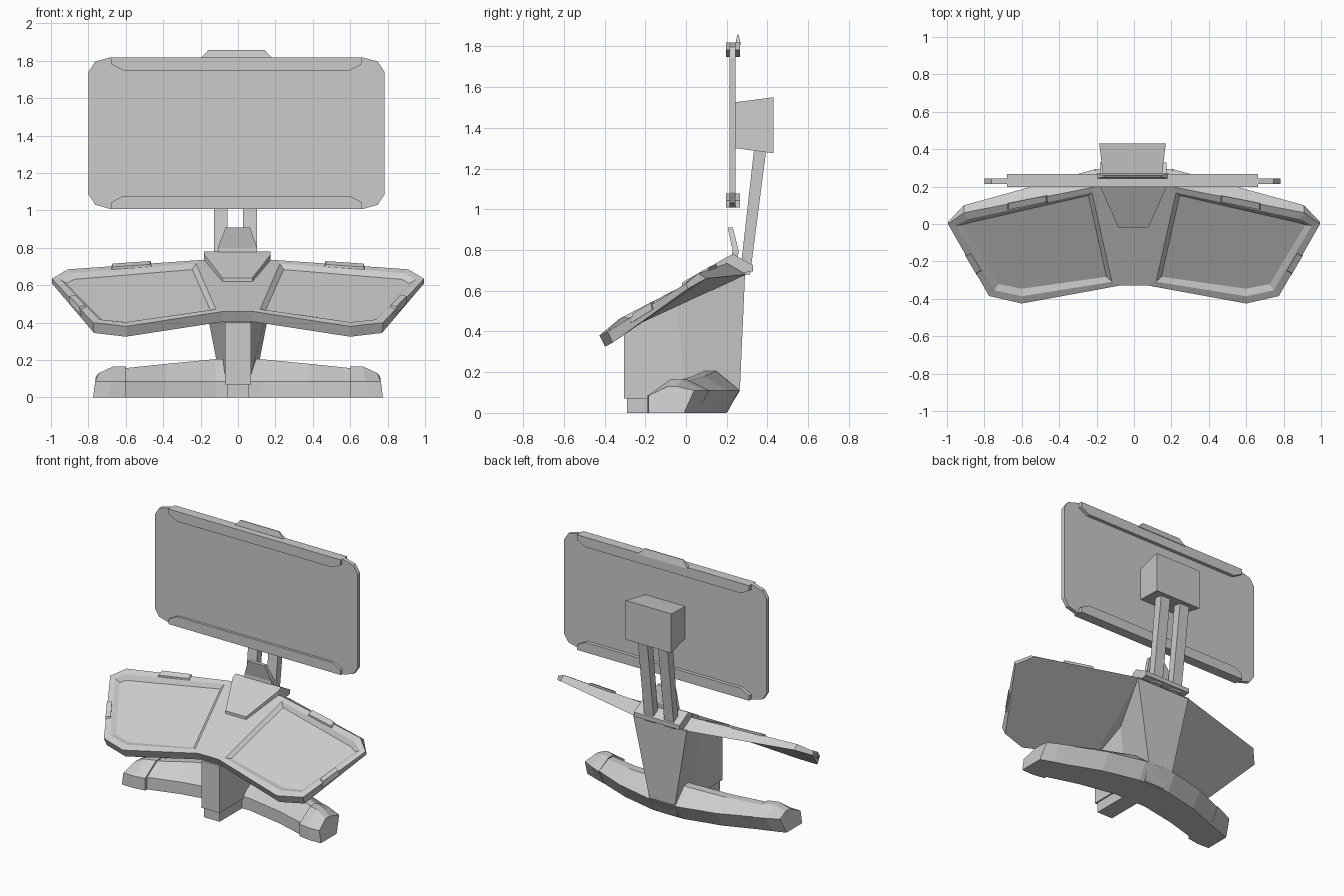
import bpy, bmesh
from mathutils import Vector

cube = bpy.data.objects.get("Cube")
if cube:
    bpy.data.objects.remove(cube, do_unlink=True)

grey = bpy.data.materials.new("plain_grey")
grey.use_nodes = True
GREY = (0.6, 0.6, 0.6, 1)
grey.diffuse_color = GREY
grey.node_tree.nodes["Principled BSDF"].inputs["Base Color"].default_value = GREY


def finish(name, bm):
    bmesh.ops.recalc_face_normals(bm, faces=bm.faces)
    mesh = bpy.data.meshes.new(name)
    bm.to_mesh(mesh)
    bm.free()
    mesh.materials.append(grey)
    obj = bpy.data.objects.new(name, mesh)
    bpy.context.collection.objects.link(obj)
    return obj


def loft(name, rings):
    """Skin a list of equal-length rings and cap both ends."""
    bm = bmesh.new()
    loops = [[bm.verts.new(p) for p in ring] for ring in rings]
    n = len(loops[0])
    for a, b in zip(loops, loops[1:]):
        for i in range(n):
            j = (i + 1) % n
            bm.faces.new((a[i], a[j], b[j], b[i]))
    bm.faces.new(loops[0])
    bm.faces.new(loops[-1])
    return finish(name, bm)


def plate(name, outline, y0, y1):
    """Extrude an x-z outline along y."""
    return loft(name, [[(x, y, z) for x, z in outline] for y in (y0, y1)])


def rect(x0, x1, y0, y1, z):
    return [(x0, y0, z), (x1, y0, z), (x1, y1, z), (x0, y1, z)]


def span(cx, half, y, z0, z1):
    return [(cx - half, y, z0), (cx + half, y, z0), (cx + half, y, z1), (cx - half, y, z1)]


# Screen panel with clipped corners
CX = -0.008
quarter = [(0.79, 0.33), (0.755, 0.383), (0.675, 0.405)]
mirrored = [(-x, z) for x, z in reversed(quarter)]
upper = quarter + mirrored
outline = upper + [(x, -z) for x, z in reversed(upper)]
plate("screen", [(CX + x, 1.413 + z) for x, z in outline], 0.214, 0.242)

# Trim rails on the top and bottom screen edges
for name, z, s in (("top_rail", 1.818, -1), ("bottom_rail", 1.008, 1)):
    rail = [(-0.67, 0), (0.67, 0), (0.67, 0.035), (0.605, 0.07), (-0.605, 0.07), (-0.67, 0.035)]
    plate(name, [(CX + x, z + s * h) for x, h in rail], 0.197, 0.266)

# Pointed tab above the screen
loft("top_tab", [rect(CX - 0.195, CX + 0.195, 0.243, 0.27, 1.81),
                 rect(CX - 0.15, CX + 0.15, 0.252, 0.258, 1.858)])

# Mount box and twin posts behind the screen
loft("mount_box", [span(CX, 0.155, 0.24, 1.30, 1.525), span(CX, 0.178, 0.43, 1.275, 1.55)])
for side, x in (("right", -0.092), ("left", 0.065)):
    loft(side + "_post", [rect(x - 0.037, x + 0.037, 0.265, 0.315, 0.68),
                          rect(x - 0.037, x + 0.037, 0.335, 0.395, 1.30)])

# Upright bracket and hood on the desk
loft("bracket", [rect(-0.108, 0.102, 0.225, 0.255, 0.76),
                 rect(-0.108, 0.102, 0.228, 0.258, 0.80),
                 rect(-0.066, 0.064, 0.205, 0.23, 0.91)])


def cross(half, y, z0, z1):
    return span(-0.003, half, y, z0, z1)


loft("hood", [cross(0.08, -0.02, 0.59, 0.64), cross(0.178, 0.20, 0.68, 0.765),
              cross(0.178, 0.23, 0.68, 0.78), cross(0.178, 0.33, 0.695, 0.725)])

# Desk: two wings around a centre strip, each with a sunken panel
top = [(0.2, 0.20, 0.735), (0.91, 0.06, 0.685), (0.995, 0.0, 0.635),
       (0.775, -0.385, 0.40), (0.6, -0.425, 0.38), (0.08, -0.33, 0.46)]
under = [(0.2, 0.295, 0.68), (0.91, 0.10, 0.66), (0.995, 0.01, 0.61),
         (0.77, -0.36, 0.345), (0.6, -0.397, 0.325), (0.08, -0.30, 0.405)]
bm = bmesh.new()
wings, seams = [], []
for s in (1, -1):
    t = [bm.verts.new((s * x, y, z)) for x, y, z in top]
    u = [bm.verts.new((s * x, y, z)) for x, y, z in under]
    wings.append(bm.faces.new(t))
    bm.faces.new(u)
    for i in range(5):
        bm.faces.new((t[i], t[i + 1], u[i + 1], u[i]))
    seams.append((t[0], t[5], u[5], u[0]))
for i in range(4):
    j = (i + 1) % 4
    bm.faces.new((seams[0][i], seams[0][j], seams[1][j], seams[1][i]))
bmesh.ops.recalc_face_normals(bm, faces=bm.faces)
bmesh.ops.inset_individual(bm, faces=wings, thickness=0.045)
bmesh.ops.inset_individual(bm, faces=wings, thickness=0.035, depth=-0.02)
finish("desk", bm)


# Clips along the desk edges
def clip(name, a, b, inward, height):
    a, b, inward = Vector(a), Vector(b), Vector(inward)
    trim = (b - a) * 0.08
    low = [a, b, b + inward, a + inward]
    high = [a + trim, b - trim, b - trim + inward, a + trim + inward]
    loft(name, [[p - Vector((0, 0, 0.03)) for p in low],
                [p + Vector((0, 0, height)) for p in high]])


for side, s in (("left", 1), ("right", -1)):
    clip(side + "_back_clip", (s * 0.45, 0.155, 0.715), (s * 0.69, 0.108, 0.698),
         (0, -0.035, -0.018), 0.016)
    clip(side + "_side_clip", (s * 0.905, -0.165, 0.537), (s * 0.842, -0.272, 0.47),
         (s * -0.03, 0.015, 0.008), 0.01)

# Pedestal: slim front column and flared rear
loft("front_column", [rect(-0.07, 0.07, -0.305, 0.15, 0.07),
                      [(-0.07, -0.305, 0.40), (0.07, -0.305, 0.40),
                       (0.07, 0.15, 0.64), (-0.07, 0.15, 0.64)]])
loft("front_foot", [rect(-0.06, 0.06, -0.29, 0.1, z) for z in (0, 0.075)])
loft("rear_column", [
    [(-0.07, 0.0, 0.02), (0.07, 0.0, 0.02), (0.08, 0.205, 0.005), (-0.08, 0.205, 0.005)],
    [(-0.07, 0.0, 0.12), (0.07, 0.0, 0.12), (0.10, 0.265, 0.12), (-0.10, 0.265, 0.12)],
    [(-0.07, -0.05, 0.53), (0.07, -0.05, 0.53), (0.21, 0.29, 0.685), (-0.21, 0.29, 0.685)]])


# Base legs swept forward, with end caps
def section(x, front, back, height, lean=0):
    d = back - front
    shape = [(0, 0.0, 0), (0, 0.085, 0.4), (0.42, height, 1), (0.62, height, 1),
             (1, 0.11, 0.5), (0.78, 0.0, 0)]
    return [(x - lean * k, front + d * f, z) for f, z, k in shape]


for side, s in (("left", 1), ("right", -1)):
    def flip(rings):
        return [[(s * x, y, z) for x, y, z in r] for r in rings]
    loft(side + "_leg", flip([section(0.0, -0.04, 0.265, 0.21),
                              section(0.12, -0.04, 0.262, 0.205),
                              section(0.38, -0.09, 0.20, 0.18),
                              section(0.62, -0.16, 0.10, 0.155)]))
    loft(side + "_end_cap", flip([section(0.60, -0.175, 0.115, 0.165),
                                  section(0.69, -0.188, 0.08, 0.165, 0.02),
                                  section(0.775, -0.185, 0.04, 0.13, 0.03)]))
